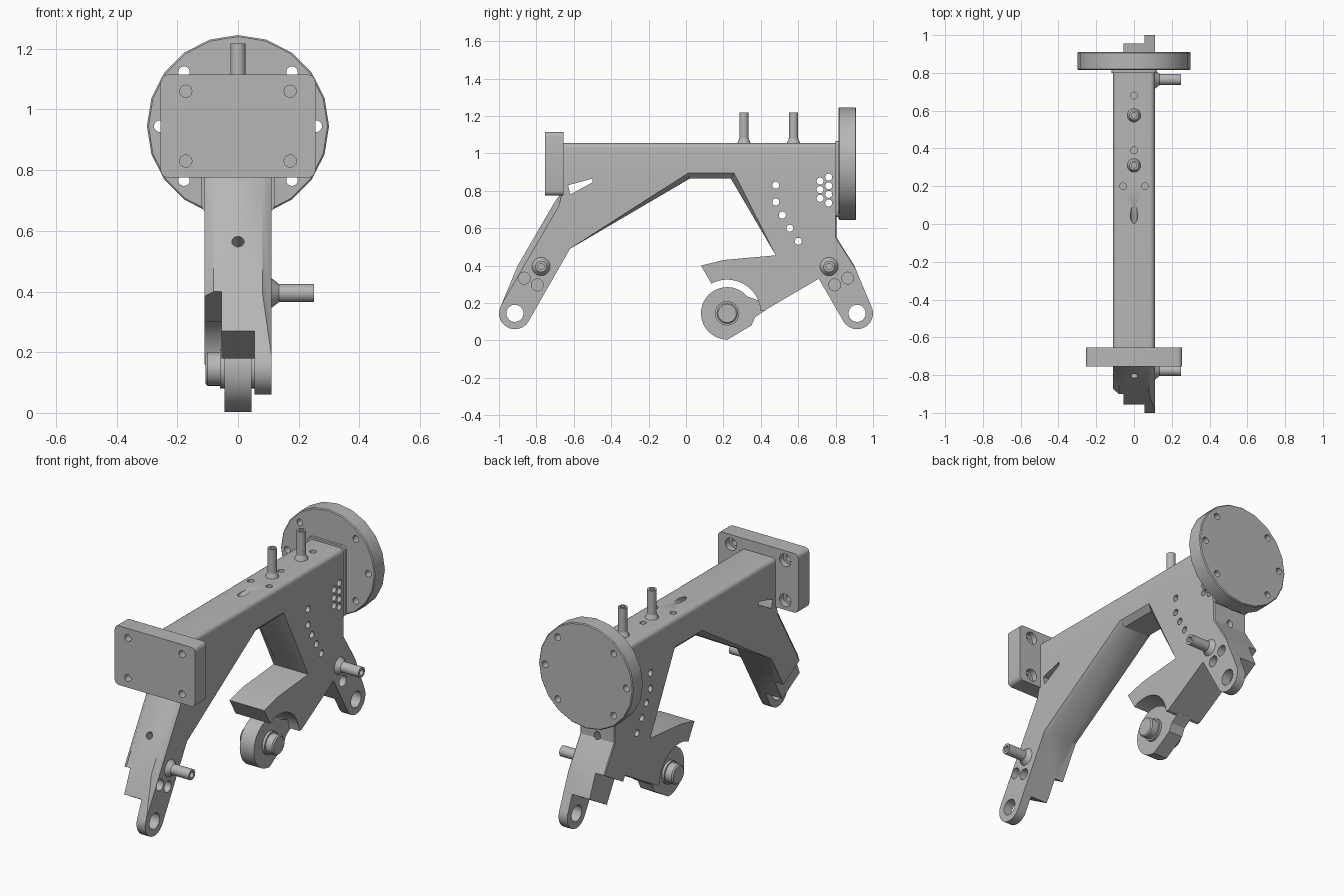
import bpy, bmesh, math
from mathutils import Vector, Matrix

cube = bpy.data.objects.get("Cube")
if cube:
    bpy.data.objects.remove(cube, do_unlink=True)

GREY = (0.47, 0.47, 0.47, 1)
metal = bpy.data.materials.new("plain grey metal")
metal.use_nodes = True
metal.diffuse_color = GREY
metal.node_tree.nodes["Principled BSDF"].inputs["Base Color"].default_value = GREY


def arc(cy, cz, r, a0, a1, n=14):
    angles = [math.radians(a0 + (a1 - a0) * i / n) for i in range(n + 1)]
    return [(cy + r * math.cos(a), cz + r * math.sin(a)) for a in angles]


def prism(bm, points, x0, x1):
    """Extrude a (y, z) outline between two x positions."""
    verts = [bm.verts.new((x0, y, z)) for y, z in points]
    face = bm.faces.new(verts)
    out = bmesh.ops.extrude_face_region(bm, geom=[face])["geom"]
    moved = [g for g in out if isinstance(g, bmesh.types.BMVert)]
    bmesh.ops.translate(bm, verts=moved, vec=(x1 - x0, 0, 0))
    bmesh.ops.recalc_face_normals(bm, faces=bm.faces)


def cyl(bm, start, end, r, r2=None, sides=20):
    start, end = Vector(start), Vector(end)
    axis = end - start
    mat = Matrix.Translation((start + end) / 2) @ axis.to_track_quat('Z', 'Y').to_matrix().to_4x4()
    bmesh.ops.create_cone(bm, cap_ends=True, segments=sides, radius1=r,
                          radius2=r if r2 is None else r2, depth=axis.length, matrix=mat)


def box(bm, lo, hi):
    lo, hi = Vector(lo), Vector(hi)
    mat = Matrix.Translation((lo + hi) / 2) @ Matrix.Diagonal((*(hi - lo), 1))
    return bmesh.ops.create_cube(bm, size=1, matrix=mat)["verts"]


def make(name, bm):
    mesh = bpy.data.meshes.new(name)
    bm.to_mesh(mesh)
    bm.free()
    obj = bpy.data.objects.new(name, mesh)
    bpy.context.collection.objects.link(obj)
    mesh.materials.append(metal)
    return obj


def activate(obj):
    bpy.ops.object.select_all(action='DESELECT')
    obj.select_set(True)
    bpy.context.view_layer.objects.active = obj


def cut(obj, bm):
    tool = make("cutter", bm)
    tool.hide_render = True
    mod = obj.modifiers.new("cut", 'BOOLEAN')
    mod.operation, mod.solver, mod.use_self, mod.object = 'DIFFERENCE', 'EXACT', True, tool
    activate(obj)
    bpy.ops.object.modifier_apply(modifier=mod.name)
    bpy.data.objects.remove(tool, do_unlink=True)


def finish(obj):
    activate(obj)
    bpy.ops.object.shade_smooth_by_angle(angle=math.radians(30))


# Main frame outline, running down the front leg and back up the rear one
W = 0.11
TOP = [(0.81, 1.055), (-0.66, 1.055)]
FRONT = [(-0.66, 0.8), (-0.705, 0.735), (-0.9, 0.4)]
UNDER = [(-0.62, 0.49), (0.02, 0.865), (0.24, 0.865), (0.48, 0.455)]
REAR = [(0.9, 0.4), (0.805, 0.55), (0.805, 0.66)]
outline = (TOP + FRONT + arc(-0.915, 0.145, 0.085, 150, 330) + UNDER
           + [(0.2, 0.43), (0.08, 0.4)] + arc(0.22, 0.145, 0.18, 118, 5)
           + [(0.42, 0.16), (0.71, 0.33)] + arc(0.915, 0.145, 0.085, 210, 390) + REAR)
bm = bmesh.new()
prism(bm, outline, -W, W)


def rim_edges(chain):
    def on(v):
        return any(abs(v.co.y - y) + abs(v.co.z - z) < 1e-4 for y, z in chain)
    return [e for e in bm.edges if on(e.verts[0]) and on(e.verts[1])
            and abs(e.verts[0].co.x - e.verts[1].co.x) < 1e-4]


for chain, size, steps in ((TOP, 0.025, 4), (FRONT, 0.03, 1), (UNDER, 0.03, 1), (REAR, 0.03, 1)):
    bmesh.ops.bevel(bm, geom=rim_edges(chain), offset=size, segments=steps,
                    profile=0.5, affect='EDGES', clamp_overlap=True)
frame = make("frame", bm)

# Stepped leg ends: the far layers stop short, leaving a thin lug with the eye
for side in (-1, 1):
    d, n = Vector((side * 0.503, -0.864)), Vector((-side * 0.864, -0.503))
    for start, x_max in ((0, -0.055), (0.14, 0.055)):
        p = Vector((side * 0.9, 0.4)) + d * start
        quad = [p - n * 0.1, p + n * 0.25, p + n * 0.25 + d * 0.5, p - n * 0.1 + d * 0.5]
        tool = bmesh.new()
        prism(tool, [tuple(q) for q in quad], -0.2, x_max)
        cut(frame, tool)

# Holes through the frame
tool = bmesh.new()
side_holes = [(0.48, 0.83), (0.48, 0.74), (0.515, 0.67), (0.555, 0.6), (0.6, 0.53)]
side_holes += [(0.717, 0.76 + 0.046 * i) for i in range(3)]
side_holes += [(0.763, 0.735 + 0.046 * i) for i in range(4)]
for y, z in side_holes:
    cyl(tool, (-0.2, y, z), (0.2, y, z), 0.019, sides=16)
for x, y in ((0, 0.68), (0, 0.39), (-0.058, 0.2), (0.058, 0.2)):
    cyl(tool, (x, y, 1), (x, y, 1.1), 0.018, sides=16)
for s in (-1, 1):
    cyl(tool, (-0.2, s * 0.915, 0.145), (0.2, s * 0.915, 0.145), 0.046, sides=24)
    for y, z in ((0.865, 0.333), (0.795, 0.297)):
        cyl(tool, (0.06, s * y, z), (0.2, s * y, z), 0.032)
    # Slanted bore in each leg
    c, v = Vector((0, s * 0.805, 0.565)), Vector((0, s * 0.082, 0.056))
    cyl(tool, c - v, c + v, 0.02)
cyl(tool, (0, -0.03, 1.017), (0, 0.13, 1.093), 0.02)
prism(tool, [(-0.62, 0.78), (-0.5, 0.845), (-0.5, 0.865), (-0.63, 0.83)], -0.2, 0.2)
cut(frame, tool)
finish(frame)

# Front mounting plate with counterbored corner holes
bm = bmesh.new()
box(bm, (-0.255, -0.755, 0.775), (0.255, -0.655, 1.115))
corners = [e for e in bm.edges if abs(e.verts[0].co.y - e.verts[1].co.y) > 0.05]
bmesh.ops.bevel(bm, geom=corners, offset=0.025, segments=4, profile=0.5, affect='EDGES')
plate = make("front_plate", bm)
for depth, r in ((-0.8, 0.02), (-0.69, 0.036)):
    tool = bmesh.new()
    for x in (-0.172, 0.172):
        for z in (0.83, 1.06):
            cyl(tool, (x, depth, z), (x, -0.6, z), r)
    cut(plate, tool)
finish(plate)

# Rear flange disc with six bolt holes
bm = bmesh.new()
cyl(bm, (0, 0.815, 0.945), (0, 0.91, 0.945), 0.3, sides=20)
rims = [e for e in bm.edges if abs(e.verts[0].co.y - e.verts[1].co.y) < 0.01]
bmesh.ops.bevel(bm, geom=rims, offset=0.005, segments=1, affect='EDGES')
disc = make("rear_flange", bm)
tool = bmesh.new()
for x, z in ((0.178, 0.178), (0.258, 0), (0.178, -0.178)):
    for s in (-1, 1):
        cyl(tool, (s * x, 0.7, 0.945 + z), (s * x, 1, 0.945 + z), 0.019)
cut(disc, tool)
finish(disc)

# Raised pad between frame and flange
bm = bmesh.new()
box(bm, (-0.12, 0.8, 0.66), (0.12, 0.82, 1.067))
corners = [e for e in bm.edges if abs(e.verts[0].co.y - e.verts[1].co.y) > 0.01]
bmesh.ops.bevel(bm, geom=corners, offset=0.025, segments=4, profile=0.5, affect='EDGES')
finish(make("flange_pad", bm))

# Round lug and axle under the hook
bm = bmesh.new()
prism(bm, arc(0.22, 0.145, 0.14, 40, 265, 24)
      + [(0.22, 0.003), (0.35, 0.08), (0.37, 0.125), (0.43, 0.165), (0.4, 0.21)], -0.045, 0.045)
finish(make("hook_lug", bm))
bm = bmesh.new()
for s in (-1, 1):
    cyl(bm, (0, 0.22, 0.145), (s * 0.06, 0.22, 0.145), 0.065, sides=24)
    cyl(bm, (0, 0.22, 0.145), (s * 0.1, 0.22, 0.145), 0.056, sides=24)
    cyl(bm, (s * 0.1, 0.22, 0.145), (s * 0.107, 0.22, 0.145), 0.056, 0.049, sides=24)
finish(make("axle", bm))


def pin(name, base, axis, length, r, flare):
    """Hollow-tipped pin with a flared foot."""
    base, axis = Vector(base), Vector(axis)
    bm = bmesh.new()
    cyl(bm, base - axis * 0.02, base + axis * length, r)
    obj = make(name, bm)
    tool = bmesh.new()
    cyl(tool, base + axis * (length - 0.06), base + axis * (length + 0.05), r * 0.55)
    cut(obj, tool)
    finish(obj)
    foot = bmesh.new()
    cyl(foot, base - axis * 0.005, base + axis * 0.025, flare, r)
    finish(make(name + "_foot", foot))


for label, y in (("front", 0.31), ("rear", 0.575)):
    pin(label + "_top_pin", (0, y, 1.055), (0, 0, 1), 0.163, 0.025, 0.038)
for label, y in (("front", -0.775), ("rear", 0.765)):
    pin(label + "_side_pin", (W, y, 0.395), (1, 0, 0), 0.14, 0.03, 0.053)
